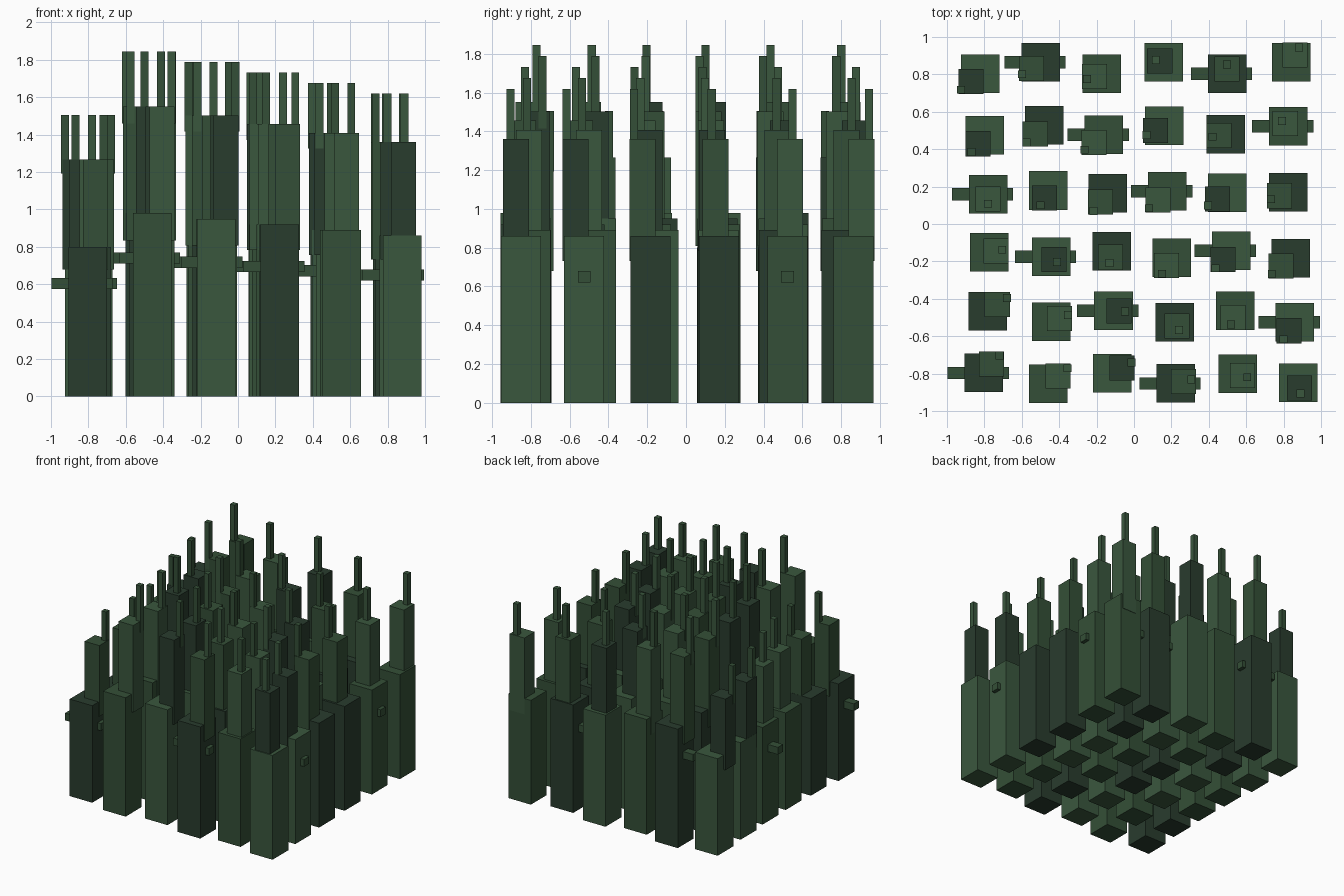
import bpy
from math import cos

if "Cube" in bpy.data.objects:
    bpy.data.objects.remove(bpy.data.objects["Cube"])

PITCH = 0.332            # spacing of the 6 x 6 grid of towers


def material(name, rgb):
    m = bpy.data.materials.new(name)
    m.diffuse_color = (*rgb, 1)
    m.use_nodes = True
    m.node_tree.nodes["Principled BSDF"].inputs["Base Color"].default_value = m.diffuse_color
    return m


DARK = material("dark_green", (0.022, 0.045, 0.027))
MID = material("mid_green", (0.034, 0.078, 0.038))
LIGHT = material("light_green", (0.042, 0.095, 0.048))
SHADES = [DARK, MID, LIGHT]


def box(name, x, y, z0, z1, sx, sy, mat):
    bpy.ops.mesh.primitive_cube_add(size=1, location=(x, y, (z0 + z1) / 2))
    ob = bpy.context.object
    ob.name = name
    ob.scale = (sx, sy, z1 - z0)
    ob.data.materials.append(mat)


for i in range(6):
    # one height per column of towers
    h = 0.80 if i == 0 else 1.01 - 0.03 * i
    for j in range(6):
        # gentle wave that shifts each tower off the regular grid
        x = (i - 2.5) * PITCH + 0.0246 + 0.032 * cos(0.44 * i + 0.715 * j - 1.5)
        y = (j - 2.5) * PITCH + 0.004 + 0.031 * (-1) ** i * cos(0.75 * j - 0.3 - 0.08 * i)
        # upper tiers lean in a direction that turns across the grid
        dx = -0.104 * cos(0.73 * (j - 5.15) + 0.416 * i)
        dy = -0.094 * cos(0.70 * (j - 4.44) + 0.435 * i)
        k = i + j // 2
        box("tower_base", x, y, 0, h, 0.206, 0.206, SHADES[k % 3])
        box("tower_middle", x + dx / 2, y + dy / 2, 0.85 * h, 1.582 * h,
            0.134, 0.134, SHADES[(k + 1) % 3])
        box("tower_spire", x + dx, y + dy, 1.49 * h, 1.882 * h,
            0.042, 0.042, SHADES[1 + k % 2])
        # sideways beam through every third tower
        if (i + j) % 3 == 0:
            z = 0.755 * h
            box("side_beam", x - 0.03, y, z - 0.03, z + 0.03, 0.328, 0.066, MID)
